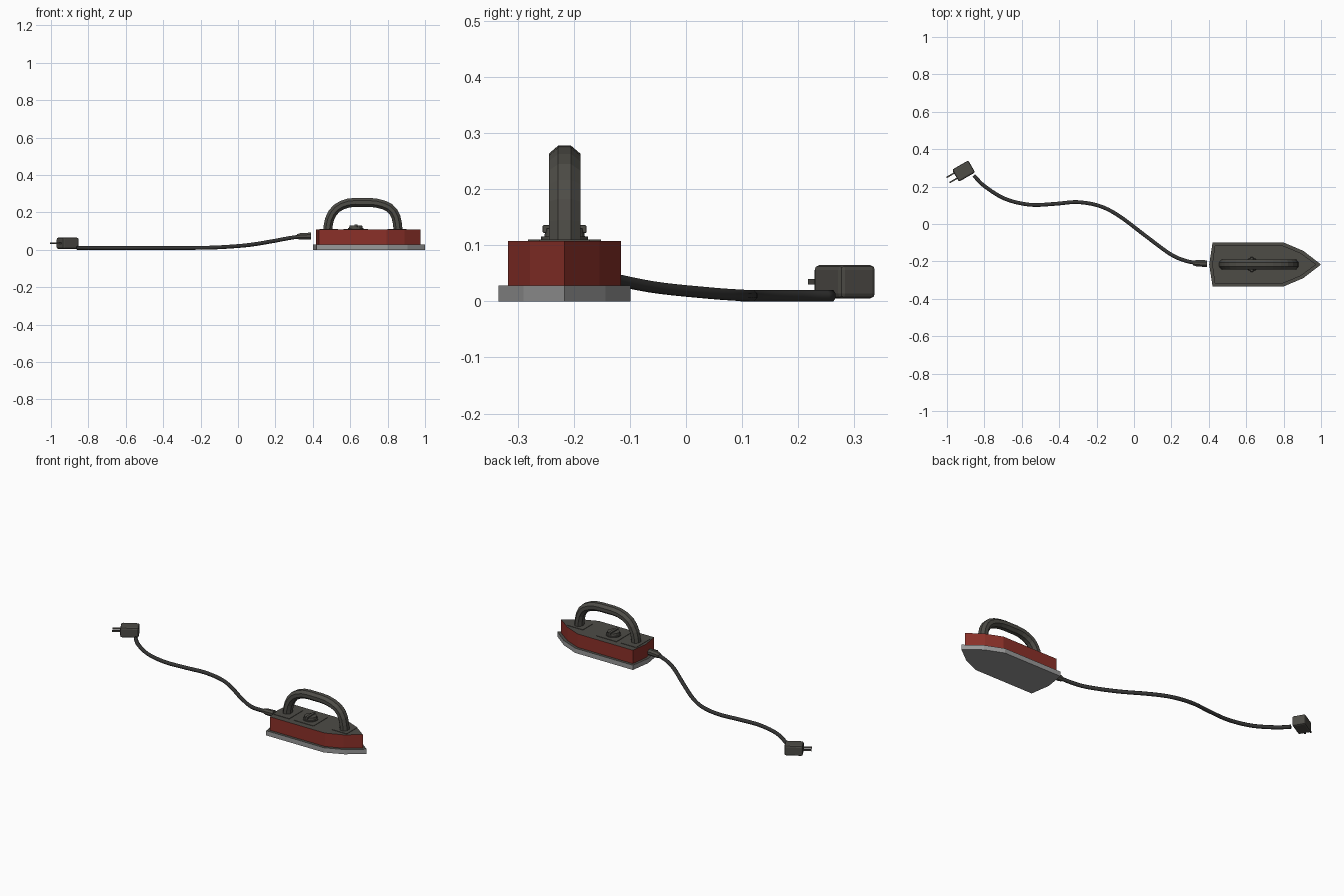
import bpy, bmesh, math
from mathutils import Vector, Matrix

if "Cube" in bpy.data.objects:
    bpy.data.objects.remove(bpy.data.objects["Cube"])

def mat(name, rgb):
    m = bpy.data.materials.new(name)
    m.diffuse_color = (*rgb, 1)
    m.use_nodes = True
    m.node_tree.nodes["Principled BSDF"].inputs["Base Color"].default_value = m.diffuse_color
    return m

RED = mat("red_enamel", (0.26, 0.03, 0.022))
DARK = mat("dark_plastic", (0.075, 0.072, 0.062))
STEEL = mat("steel", (0.32, 0.32, 0.32))
BLACK = mat("cable_black", (0.035, 0.035, 0.034))
CY = -0.2165  # centre line of the iron

def finish(name, bm, *mats, smooth=False):
    bmesh.ops.recalc_face_normals(bm, faces=bm.faces)
    me = bpy.data.meshes.new(name)
    bm.to_mesh(me)
    bm.free()
    for m in mats:
        me.materials.append(m)
    if smooth:
        for p in me.polygons:
            p.use_smooth = True
    ob = bpy.data.objects.new(name, me)
    bpy.context.collection.objects.link(ob)
    return ob

def slab(name, half, z0, z1, side, top):
    """Mirror a half outline about the centre line and extrude it upward."""
    pts = half + [(x, -y) for x, y in reversed(half) if y > 0]
    bm = bmesh.new()
    f = bm.faces.new([bm.verts.new((x, CY + y, z0)) for x, y in pts])
    up = bmesh.ops.extrude_face_region(bm, geom=[f])["geom"]
    bmesh.ops.translate(bm, vec=(0, 0, z1 - z0),
                        verts=[v for v in up if isinstance(v, bmesh.types.BMVert)])
    bmesh.ops.recalc_face_normals(bm, faces=bm.faces)
    for f in bm.faces:
        f.material_index = int(f.normal.z > 0.9)
    return finish(name, bm, side, top)

def box(name, size, loc, m, rot=0, bevel=0):
    bm = bmesh.new()
    bmesh.ops.create_cube(bm, size=1)
    bmesh.ops.scale(bm, vec=size, verts=bm.verts)
    if bevel:
        bmesh.ops.bevel(bm, geom=bm.edges[:], offset=bevel, segments=2,
                        profile=0.5, affect='EDGES')
    bmesh.ops.transform(bm, verts=bm.verts,
                        matrix=Matrix.Translation(loc) @ Matrix.Rotation(rot, 4, 'Z'))
    return finish(name, bm, m)

def smooth_path(pts, steps):
    """Catmull-Rom through the points."""
    p = [Vector(q) for q in pts]
    p = [2 * p[0] - p[1]] + p + [2 * p[-1] - p[-2]]
    out = []
    for i in range(1, len(p) - 2):
        a, b, c, d = p[i - 1:i + 3]
        for k in range(steps):
            t = k / steps
            out.append(0.5 * (2 * b + (c - a) * t + (2 * a - 5 * b + 4 * c - d) * t * t
                              + (3 * b - a - 3 * c + d) * t ** 3))
    return out + [p[-2]]

def tube(name, path, side_hint, ra, rb, sides, m, smooth=False):
    """Sweep a polygon; ra(i) is the radius toward side_hint, rb(i) across it."""
    bm, rings = bmesh.new(), []
    for i, c in enumerate(path):
        t = (path[min(i + 1, len(path) - 1)] - path[max(i - 1, 0)]).normalized()
        n = t.cross(side_hint).normalized()
        s = n.cross(t)
        ring = []
        for k in range(sides):
            a = 2 * math.pi * (k + 0.5) / sides
            k8 = 1 / math.cos(math.pi / sides)
            ring.append(bm.verts.new(c + s * ra(i) * k8 * math.cos(a)
                                     + n * rb(i) * k8 * math.sin(a)))
        rings.append(ring)
    for r0, r1 in zip(rings, rings[1:]):
        for k in range(sides):
            j = (k + 1) % sides
            bm.faces.new((r0[k], r0[j], r1[j], r1[k]))
    bm.faces.new(rings[0])
    bm.faces.new(rings[-1])
    return finish(name, bm, m, smooth=smooth)

def disc(name, r0, r1, z0, z1, sides, m):
    bm = bmesh.new()
    bmesh.ops.create_cone(bm, cap_ends=True, segments=sides, radius1=r0, radius2=r1,
                          depth=z1 - z0,
                          matrix=Matrix.Translation((0.63, CY, (z0 + z1) / 2)))
    return finish(name, bm, m)

# Soleplate and body
slab("soleplate", [(0.402, 0), (0.42, 0.1175), (0.80, 0.1175), (0.905, 0.073), (1.0, 0)],
     0, 0.028, STEEL, DARK)
slab("body", [(0.418, 0), (0.432, 0.101), (0.795, 0.101), (0.89, 0.062), (0.975, 0)],
     0.028, 0.108, RED, DARK)

# Thin plates on the deck under the handle feet and dial
for name, x, w in (("rear_foot_plate", 0.485, 0.10), ("dial_plate", 0.63, 0.13),
                   ("front_foot_plate", 0.85, 0.10)):
    box(name, (w, 0.13 if x < 0.8 else 0.09, 0.003), (x, CY, 0.109), DARK)

# Handle arch with eight-sided section
arch = smooth_path([(0.479, CY, 0.105), (0.49, CY, 0.165), (0.525, CY, 0.22),
                    (0.59, CY, 0.25), (0.665, CY, 0.253), (0.74, CY, 0.25),
                    (0.81, CY, 0.225), (0.845, CY, 0.175), (0.856, CY, 0.105)], 2)
tube("handle", arch, Vector((0, 1, 0)), lambda i: 0.028, lambda i: 0.024, 8, DARK)

# Temperature dial
disc("dial_base", 0.042, 0.042, 0.110, 0.116, 16, DARK)
disc("dial_knob", 0.036, 0.034, 0.116, 0.13, 12, DARK)
box("dial_grip", (0.016, 0.078, 0.014), (0.63, CY, 0.129), DARK, bevel=0.002)

# Cable and its strain relief
cable = smooth_path([(0.345, -0.211, 0.073), (0.27, -0.195, 0.062), (0.19, -0.158, 0.047),
                     (0.06, -0.062, 0.026), (-0.075, 0.040, 0.015), (-0.18, 0.095, 0.011),
                     (-0.30, 0.117, 0.01), (-0.42, 0.108, 0.01), (-0.556, 0.103, 0.01),
                     (-0.69, 0.135, 0.01), (-0.80, 0.203, 0.01), (-0.857, 0.26, 0.01)], 5)
tube("cable", cable, Vector((0, 0, 1)), lambda i: 0.01, lambda i: 0.01, 8, BLACK, True)
relief = [Vector((0.318, -0.208, 0.07)), Vector((0.335, -0.21, 0.072)), Vector((0.39, -0.212, 0.074))]
tube("strain_relief", relief, Vector((0, 0, 1)), lambda i: (0.013, 0.017, 0.018)[i],
     lambda i: (0.013, 0.017, 0.018)[i], 8, DARK)

# Plug and two prongs, turned 30 degrees
ang = math.radians(30)
axis, side = Vector((math.cos(ang), math.sin(ang), 0)), Vector((-math.sin(ang), math.cos(ang), 0))
centre = Vector((-0.911, 0.283, 0.035))
box("plug", (0.1, 0.074, 0.06), centre, DARK, ang, 0.009)
for n, s in (("left", 1), ("right", -1)):
    box(n + "_prong", (0.058, 0.008, 0.009), centre - axis * 0.067 + side * 0.016 * s, DARK, ang)
